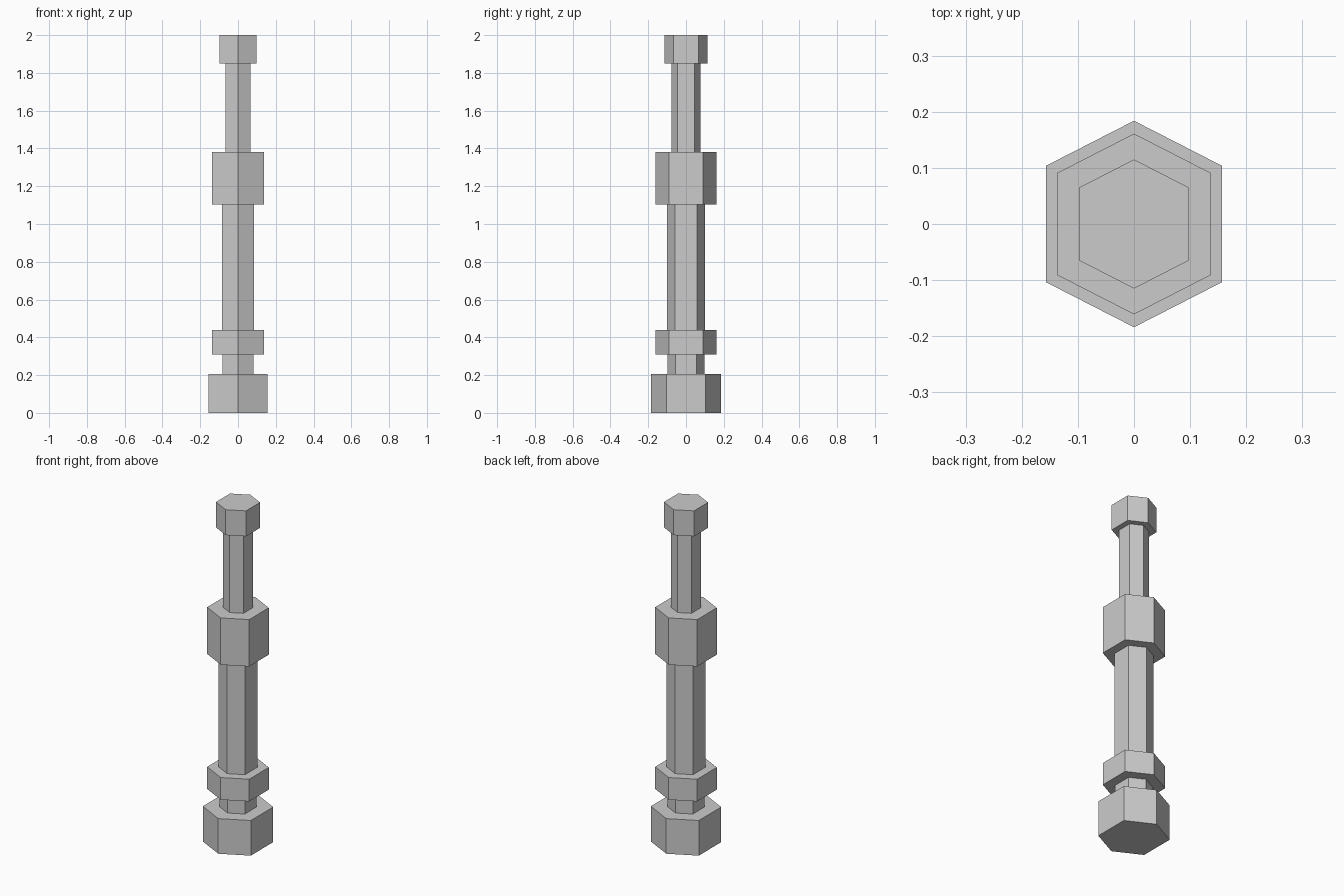
import bpy, bmesh

if "Cube" in bpy.data.objects:
    bpy.data.objects.remove(bpy.data.objects["Cube"])


def hex_prism(name, radius, z0, z1):
    """Upright six-sided prism with points towards front and back."""
    x, y = radius * 0.85, radius * 0.565
    outline = [(0, -radius), (x, -y), (x, y), (0, radius), (-x, y), (-x, -y)]
    bm = bmesh.new()
    face = bm.faces.new([bm.verts.new((px, py, z0)) for px, py in outline])
    top = bmesh.ops.extrude_face_region(bm, geom=[face], use_keep_orig=True)
    verts = [v for v in top["geom"] if isinstance(v, bmesh.types.BMVert)]
    bmesh.ops.translate(bm, verts=verts, vec=(0, 0, z1 - z0))
    bmesh.ops.recalc_face_normals(bm, faces=bm.faces)
    mesh = bpy.data.meshes.new(name)
    bm.to_mesh(mesh)
    bm.free()
    obj = bpy.data.objects.new(name, mesh)
    bpy.context.collection.objects.link(obj)
    return obj


# Stacked sections from the ground up: name, radius, bottom, top
sections = [
    ("base", 0.184, 0.0, 0.207),
    ("neck", 0.098, 0.207, 0.309),
    ("lower_collar", 0.161, 0.309, 0.44),
    ("main_shaft", 0.101, 0.44, 1.104),
    ("upper_collar", 0.161, 1.104, 1.38),
    ("upper_shaft", 0.078, 1.38, 1.85),
    ("cap", 0.115, 1.85, 2.0),
]
for section in sections:
    hex_prism(*section)
